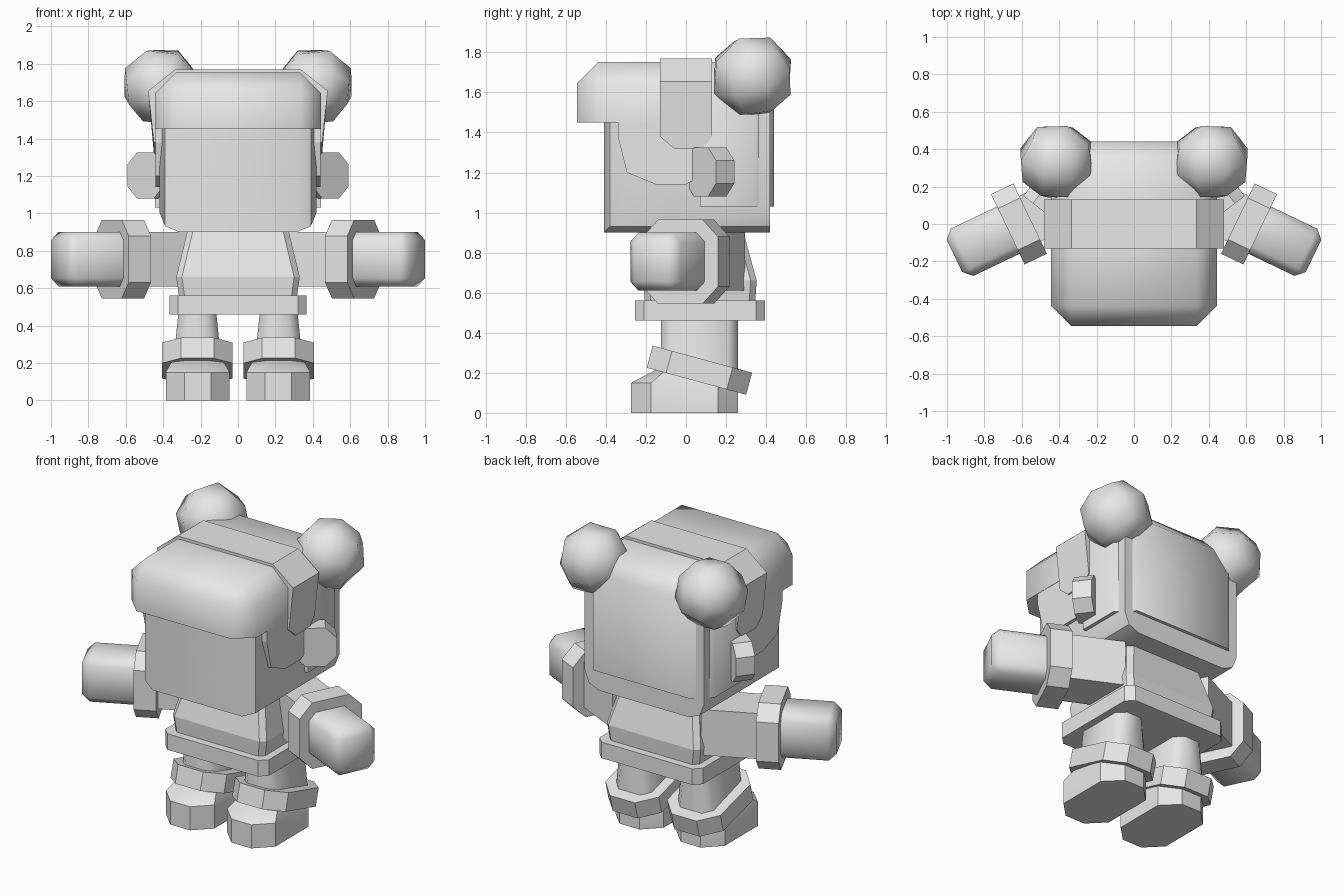
import bpy, bmesh, math
from mathutils import Matrix, Vector

if "Cube" in bpy.data.objects:
    bpy.data.objects.remove(bpy.data.objects["Cube"])

grey = bpy.data.materials.new("light_grey")
grey.diffuse_color = (0.8, 0.8, 0.8, 1)
grey.use_nodes = True
grey.node_tree.nodes["Principled BSDF"].inputs["Base Color"].default_value = grey.diffuse_color


def finish(name, bm, mirror=False, smooth=None):
    """Turn a bmesh into an object, optionally mirrored in x and smooth shaded."""
    bmesh.ops.recalc_face_normals(bm, faces=bm.faces[:])
    me = bpy.data.meshes.new(name)
    bm.to_mesh(me)
    bm.free()
    me.materials.append(grey)
    ob = bpy.data.objects.new(name, me)
    bpy.context.collection.objects.link(ob)
    if smooth:
        bpy.ops.object.select_all(action='DESELECT')
        ob.select_set(True)
        bpy.context.view_layer.objects.active = ob
        bpy.ops.object.shade_smooth_by_angle(angle=math.radians(smooth))
    if mirror:
        mod = ob.modifiers.new("mirror", 'MIRROR')
        mod.use_mirror_merge = False
    return ob


def loft(rings):
    """Closed solid through rings of equal point count."""
    bm = bmesh.new()
    vs = [[bm.verts.new(p) for p in r] for r in rings]
    n = len(vs[0])
    for a, b in zip(vs, vs[1:]):
        for i in range(n):
            j = (i + 1) % n
            bm.faces.new((a[i], a[j], b[j], b[i]))
    bm.faces.new(vs[0][::-1])
    bm.faces.new(vs[-1])
    return bm


def box(lo, hi):
    x0, y0, z0 = lo
    x1, y1, z1 = hi
    return loft([[(x0, y0, z), (x1, y0, z), (x1, y1, z), (x0, y1, z)] for z in (z0, z1)])


def prism_x(pts, x0, x1):
    """Side profile of (y, z) points extruded along x."""
    return loft([[(x, y, z) for y, z in pts] for x in (x0, x1)])


def octagon(hx, hy, c, cx=0, cy=0):
    """Rectangle with cut corners, as (x, y) points."""
    return [(cx + x, cy + y) for x, y in (
        (-hx + c, -hy), (hx - c, -hy), (hx, -hy + c), (hx, hy - c),
        (hx - c, hy), (-hx + c, hy), (-hx, hy - c), (-hx, -hy + c))]


def slab(pts, z0, z1):
    return loft([[(x, y, z) for x, y in pts] for z in (z0, z1)])


def chamfer(bm, test, width, segments=1):
    """Bevel edges chosen by midpoint and direction."""
    es = [e for e in bm.edges
          if test((e.verts[0].co + e.verts[1].co) / 2,
                  (e.verts[1].co - e.verts[0].co).normalized())]
    bmesh.ops.bevel(bm, geom=es, offset=width, segments=segments,
                    profile=0.5, affect='EDGES', clamp_overlap=True)
    return bm


# Head: cut front corners and jaw
head = box((-0.42, -0.41, 0.90), (0.42, 0.42, 1.66))
chamfer(head, lambda m, d: (abs(d.z) > .9 and m.y < 0) or
        (abs(d.y) > .9 and m.z < 1), 0.105, 2)
finish("head", head, smooth=40)

# Fringe over the forehead
fringe = box((-0.443, -0.545, 1.45), (0.443, -0.13, 1.752))
chamfer(fringe, lambda m, d: (abs(d.z) > .9 and m.y < -.4) or
        (abs(d.x) > .9 and m.z > 1.7 and m.y < -.4) or
        (abs(d.y) > .9 and m.z > 1.7), 0.108)
finish("fringe", fringe, smooth=50)

# Hair locks beside the face
finish("side_lock", prism_x([(-0.34, 1.46), (-0.34, 1.38), (-0.295, 1.20), (-0.15, 1.14),
                             (0.0, 1.14), (0.10, 1.20), (0.10, 1.46)], 0.36, 0.441), mirror=True)

# Hair band arching over the head
band = prism_x([(-0.13, 1.77), (-0.13, 1.38), (-0.06, 1.32), (0.08, 1.32),
                (0.13, 1.38), (0.13, 1.77)], -0.45, 0.45)
chamfer(band, lambda m, d: abs(d.y) > .9 and m.z > 1.7, 0.115)
for v in band.verts:
    if 1.6 < v.co.z < 1.7:
        v.co.x = math.copysign(0.48, v.co.x)
finish("hair_band", band)

# Hair at the back
back = box((-0.443, 0.07, 1.03), (0.443, 0.44, 1.752))
chamfer(back, lambda m, d: (abs(d.z) > .9 and m.y > .4) or
        (abs(d.x) > .9 and m.z > 1.7 and m.y > .4) or
        (abs(d.y) > .9 and m.z > 1.7), 0.10)
finish("back_hair", back, smooth=50)

# Hair buns
bun = bmesh.new()
bmesh.ops.create_cube(bun, size=2)
bmesh.ops.subdivide_edges(bun, edges=bun.edges[:], cuts=1, use_grid_fill=True)
turn = Matrix.Rotation(math.radians(22), 3, 'Y') @ Matrix.Rotation(math.radians(18), 3, 'X') \
    @ Matrix.Rotation(math.radians(20), 3, 'Z')
for v in bun.verts:
    v.co = turn @ (v.co.normalized() * 0.214) + Vector((0.413, 0.333, 1.68))
finish("hair_bun", bun, mirror=True, smooth=60)

# Ear discs turned toward the front
ear = slab(octagon(0.1225, 0.1225, 0.065), -0.115, 0)
normal = Vector((0.61, -0.79, 0)).normalized()
side = Vector((-normal.y, normal.x, 0))
for v in ear.verts:
    p = v.co.copy()
    v.co = Vector((0.495, 0.075, 1.203)) + side * p.x + normal * p.z + Vector((0, 0, p.y))
finish("ear", ear, mirror=True)

# Torso and belt
finish("torso", loft([[(x, y, z) for x, y in octagon(hx, hy, 0.03, 0, 0.07)]
                      for hx, hy, z in ((0.315, 0.275, 0.55), (0.33, 0.283, 0.66),
                                        (0.27, 0.215, 0.91))]))
finish("belt", slab(octagon(0.365, 0.325, 0.045, 0, 0.07), 0.46, 0.562))


def arm_part(name, bm, smooth=None):
    """Place a part modelled along x into the swept-forward arm direction."""
    bm.transform(Matrix.Translation((0.615, 0, 0.755)) @
                 Matrix.Rotation(math.radians(-25.6), 4, 'Z'))
    finish(name, bm, mirror=True, smooth=smooth)


# Arms: sleeve, cuff and rounded fist
arm_part("upper_arm", box((-0.40, -0.135, -0.145), (0.0, 0.135, 0.145)))
arm_part("arm_cuff", loft([[(x, y, z) for y, z in octagon(0.208, 0.21, 0.085)]
                           for x in (-0.066, 0.066)]))
fist = box((0.05, -0.145, -0.145), (0.385, 0.135, 0.145))
chamfer(fist, lambda m, d: m.x > 0.1, 0.045, 1)
arm_part("fist", fist, 50)

# Legs, tilted ankle rings and wedge-topped boots
LX = 0.2175
finish("leg", loft([[(x, y, z) for x, y in octagon(hx, 0.193, 0.05, LX, 0.067)]
                    for hx, z in ((0.135, 0.14), (0.10, 0.48))]), mirror=True, smooth=50)
ring = slab(octagon(0.188, 0.257, 0.10), -0.057, 0.057)
ring.transform(Matrix.Translation((LX, 0.067, 0.213)) @
               Matrix.Rotation(math.radians(-15.2), 4, 'X'))
finish("ankle_ring", ring, mirror=True)

boot = slab(octagon(0.17, 0.267, 0.10, LX - 0.002, -0.007), 0, 0.15)
top = [f for f in boot.faces if f.calc_center_median().z > 0.149]
res = bmesh.ops.extrude_face_region(boot, geom=top)
for v in res["geom"]:
    if isinstance(v, bmesh.types.BMVert):
        v.co.z = 0.215
        v.co.y = max(v.co.y, -0.15 if abs(v.co.x - LX) < 0.1 else -0.10)
        v.co.x = LX + (v.co.x - LX) * 0.8
bmesh.ops.delete(boot, geom=[f for f in top if f.is_valid], context='FACES')
finish("boot", boot, mirror=True, smooth=40)
